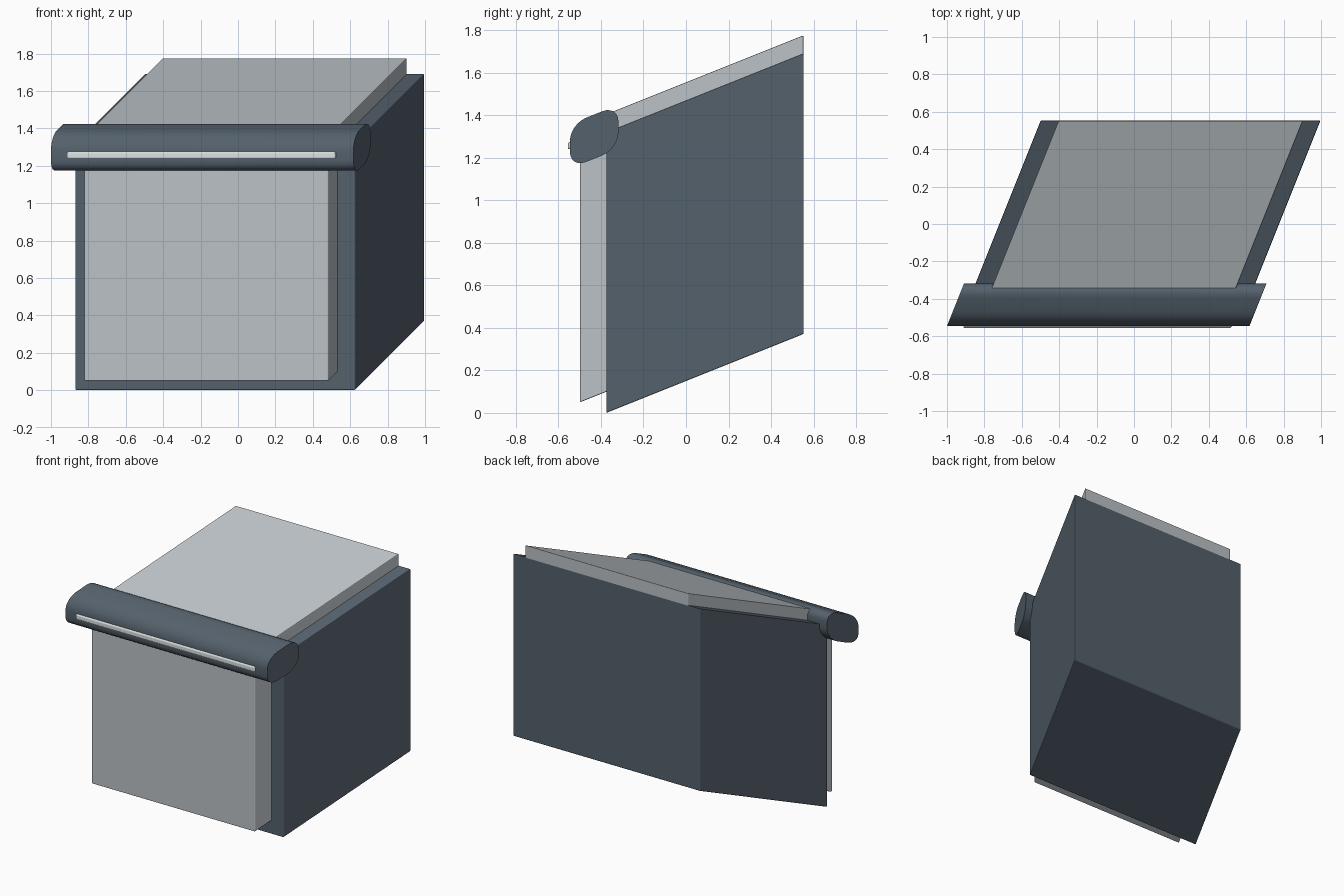
import bpy, bmesh
from mathutils import Matrix

if "Cube" in bpy.data.objects:
    bpy.data.objects.remove(bpy.data.objects["Cube"])

SHEAR = 0.4  # every part slides right and up as it goes back


def material(name, rgb):
    m = bpy.data.materials.new(name)
    m.diffuse_color = (*rgb, 1)
    m.use_nodes = True
    m.node_tree.nodes["Principled BSDF"].inputs["Base Color"].default_value = m.diffuse_color
    return m


def sheared_box(name, x, y, z, mat, radius, segments=2, long_edges_only=False):
    """Rounded box; the x and z ranges are those at its front face y[0]."""
    bm = bmesh.new()
    size = [b - a for a, b in (x, y, z)]
    mid = [(a + b) / 2 for a, b in (x, y, z)]
    bmesh.ops.create_cube(bm, size=1, matrix=Matrix.Translation(mid) @ Matrix.Diagonal((*size, 1)))
    edges = [e for e in bm.edges
             if not long_edges_only or abs(e.verts[0].co.x - e.verts[1].co.x) > 0.1]
    bmesh.ops.bevel(bm, geom=edges, offset=radius, segments=segments,
                    profile=0.5, affect='EDGES', clamp_overlap=True)
    for v in bm.verts:
        slide = SHEAR * (v.co.y - y[0])
        v.co.x += slide
        v.co.z += slide
    bmesh.ops.recalc_face_normals(bm, faces=bm.faces)
    mesh = bpy.data.meshes.new(name)
    bm.to_mesh(mesh)
    bm.free()
    mesh.materials.append(mat)
    ob = bpy.data.objects.new(name, mesh)
    bpy.context.collection.objects.link(ob)
    return ob


dark = material("dark_slate", (0.09, 0.12, 0.15))
pale = material("pale_grey", (0.50, 0.54, 0.57))
bright = material("bright_grey", (0.72, 0.76, 0.77))

# Dark outer case
sheared_box("case", (-0.87, 0.626), (-0.375, 0.553), (0, 1.32), dark, 0.005)

# Pale block showing through the front and the top of the case
sheared_box("inner_block", (-0.823, 0.483), (-0.498, 0.552), (0.05, 1.356), pale, 0.005)

# Rounded bar across the upper front edge
bar = sheared_box("front_bar", (-1.0, 0.617), (-0.546, -0.318), (1.15, 1.358), dark,
                  0.077, 6, True)

# Thin bright strip along the front of the bar
sheared_box("bar_strip", (-0.915, 0.52), (-0.555, -0.515), (1.238, 1.272), bright, 0.006)

bpy.context.view_layer.objects.active = bar
bar.select_set(True)
bpy.ops.object.shade_smooth_by_angle(angle=0.6)
